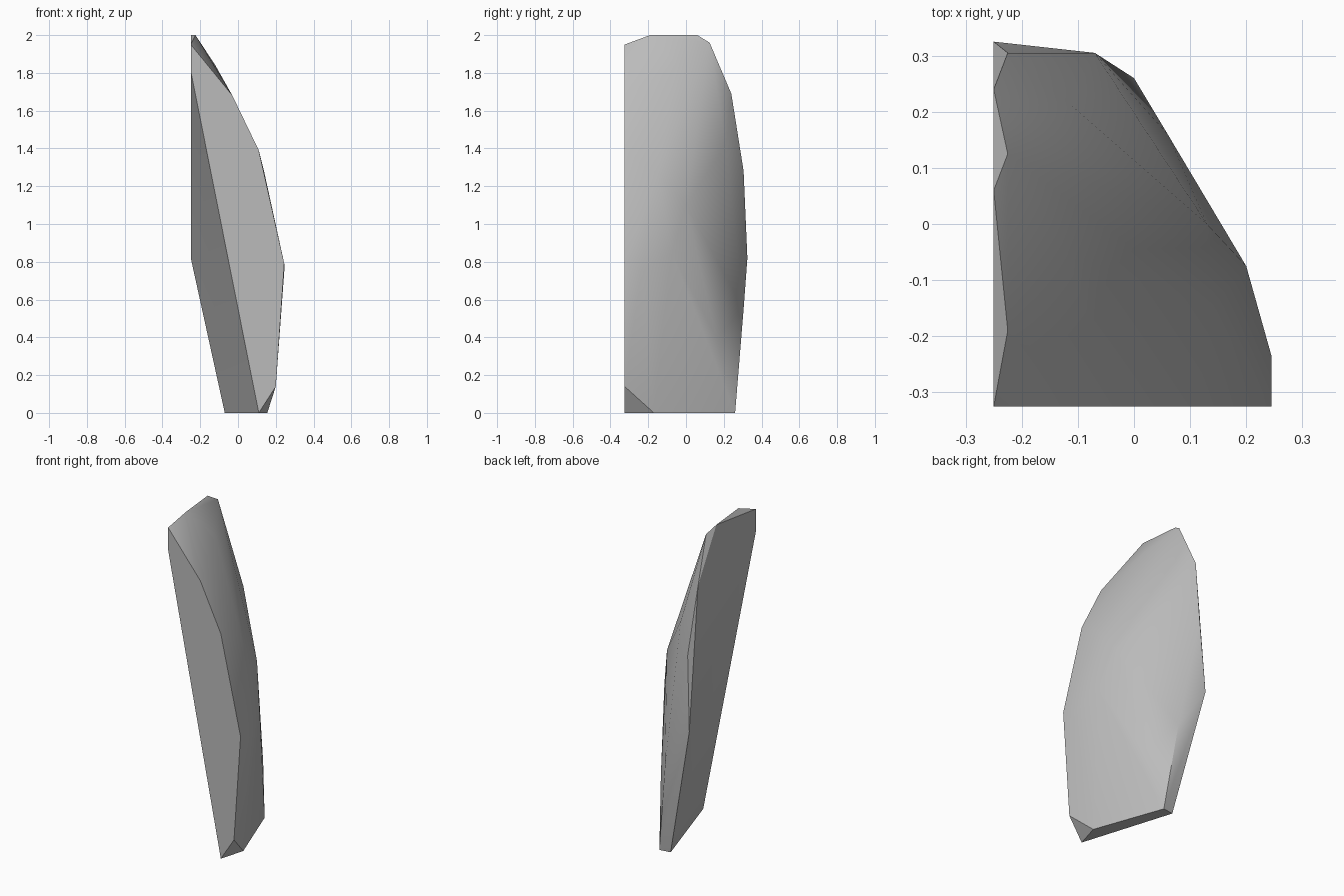
import bpy
import bmesh
import math

# Remove the default cube if present
default_cube = bpy.data.objects.get("Cube")
if default_cube:
    bpy.data.objects.remove(default_cube, do_unlink=True)


def make_material(name, colour):
    mat = bpy.data.materials.new(name)
    mat.use_nodes = True
    mat.diffuse_color = colour
    shader = next(n for n in mat.node_tree.nodes if n.type == "BSDF_PRINCIPLED")
    shader.inputs["Base Color"].default_value = colour
    return mat


def hull_object(name, points, material, sharp_angle):
    """Wrap the corner points in a convex skin and shade it smooth between sharp edges."""
    bm = bmesh.new()
    for point in points:
        bm.verts.new(point)
    result = bmesh.ops.convex_hull(bm, input=bm.verts)
    leftovers = [v for v in result["geom_interior"] + result["geom_unused"]
                 if isinstance(v, bmesh.types.BMVert) and v.is_valid]
    bmesh.ops.delete(bm, geom=list(set(leftovers)), context="VERTS")
    # Merge the triangles that lie in one flat cut
    bmesh.ops.dissolve_limit(bm, angle_limit=math.radians(1), verts=bm.verts, edges=bm.edges)
    bmesh.ops.recalc_face_normals(bm, faces=bm.faces)
    mesh = bpy.data.meshes.new(name)
    bm.to_mesh(mesh)
    bm.free()
    mesh.materials.append(material)
    obj = bpy.data.objects.new(name, mesh)
    bpy.context.collection.objects.link(obj)
    bpy.ops.object.select_all(action="DESELECT")
    obj.select_set(True)
    bpy.context.view_layer.objects.active = obj
    bpy.ops.object.shade_smooth_by_angle(angle=sharp_angle)
    return obj


FRONT = -0.325   # depth of the flat front cut
SIDE = -0.25     # flat split side of the shard
CHIP = -0.225    # chipped rim just inside the split side

# Outline of the flat front cut, as (x, z)
front_outline = [(SIDE, 1.95), (-0.03, 1.68), (0.11, 1.39), (0.245, 0.79),
                 (0.2, 0.14), (0.11, 0), (SIDE, 1.81)]

# Rim running over the top and down the back, as (y, z)
split_rim = [(0.06, 2), (0.24, 1.69), (0.325, 0.82)]
chipped_rim = [(-0.19, 2), (0.125, 1.96), (0.305, 1.28)]

# Foot corners, as (x, y)
foot = [(0.155, -0.17), (0, 0.26), (-0.07, 0.25)]

# Rounded outer bulge
bulge = [(-0.12, -0.05, 1.84), (-0.11, 0.21, 1.42), (0.14, -0.15, 1.27),
         (0.13, 0, 1.1), (0.2, -0.075, 0.85), (0.245, -0.235, 0.75),
         (-0.07, 0.305, 0.55), (0.06, 0.16, 0.4)]

corners = [(x, FRONT, z) for x, z in front_outline]
corners += [(SIDE, y, z) for y, z in split_rim]
corners += [(CHIP, y, z) for y, z in chipped_rim]
corners += [(x, y, 0) for x, y in foot]
corners += bulge

stone = make_material("stone_grey", (0.5, 0.5, 0.5, 1))
hull_object("rock_shard", corners, stone, math.radians(30))
